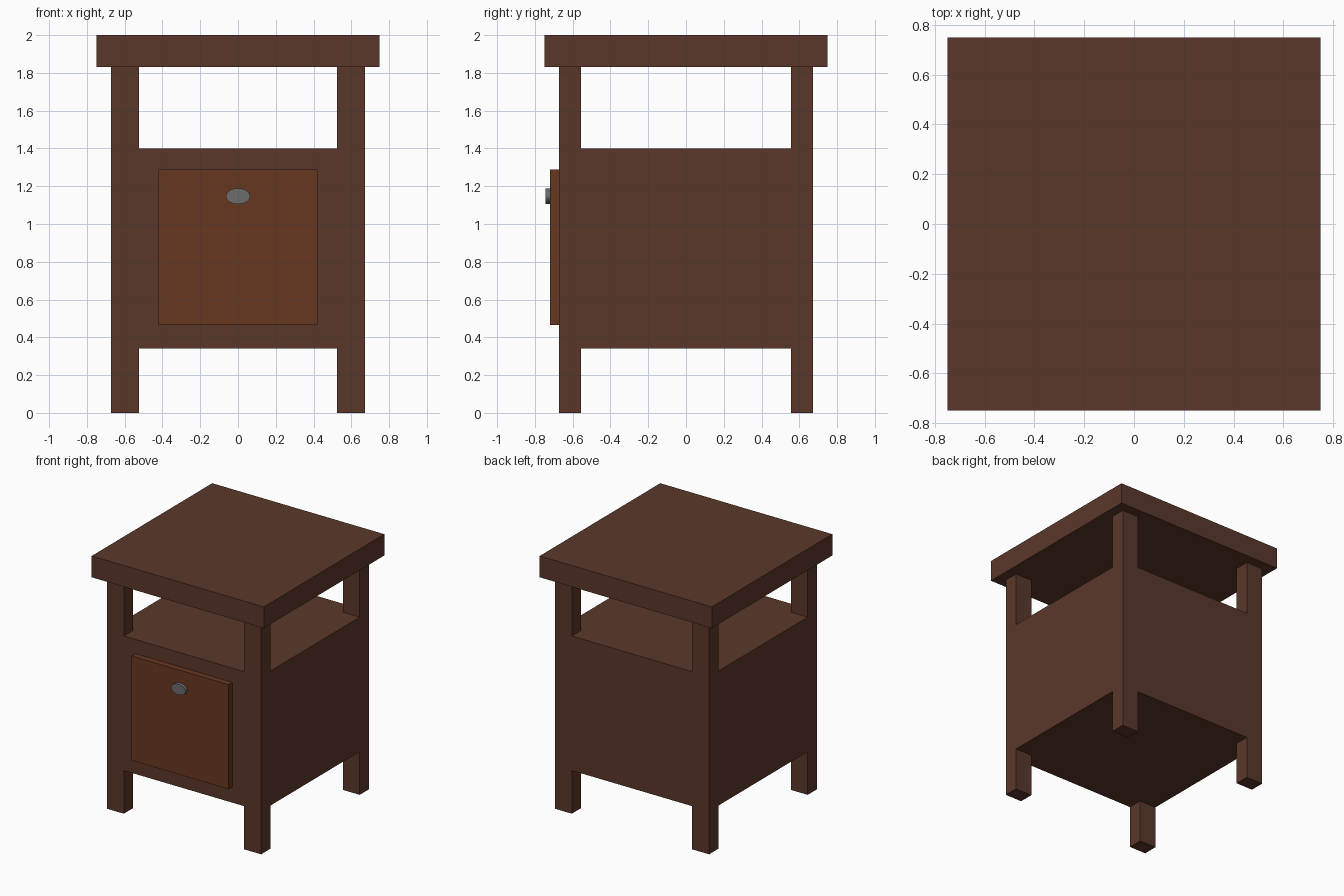
import bpy, bmesh
from mathutils import Vector

if "Cube" in bpy.data.objects:
    bpy.data.objects.remove(bpy.data.objects["Cube"])


def material(name, color):
    m = bpy.data.materials.new(name)
    m.diffuse_color = (*color, 1)
    m.use_nodes = True
    m.node_tree.nodes["Principled BSDF"].inputs["Base Color"].default_value = m.diffuse_color
    return m


dark_wood = material("dark_wood", (0.102, 0.039, 0.023))
red_wood = material("red_wood", (0.136, 0.038, 0.014))
metal = material("metal", (0.15, 0.15, 0.15))


def add_box(bm, lo, hi):
    lo, hi = Vector(lo), Vector(hi)
    verts = bmesh.ops.create_cube(bm, size=1)["verts"]
    for v in verts:
        v.co = (lo + hi) / 2 + v.co * (hi - lo)


def finish(name, bm, mat):
    bmesh.ops.recalc_face_normals(bm, faces=bm.faces[:])
    me = bpy.data.meshes.new(name)
    bm.to_mesh(me)
    bm.free()
    me.materials.append(mat)
    ob = bpy.data.objects.new(name, me)
    bpy.context.collection.objects.link(ob)
    return ob


def box(name, lo, hi, mat):
    bm = bmesh.new()
    add_box(bm, lo, hi)
    return finish(name, bm, mat)


# Cabinet: one solid, with posts extruded from its corners up and down
OUT, IN_X, IN_Y = 0.672, 0.525, 0.555
LOW, HIGH, TOP_Z = 0.34, 1.40, 1.832
bm = bmesh.new()
add_box(bm, (-OUT, -OUT, LOW), (OUT, OUT, HIGH))
for s in (-1, 1):
    for co, no in (((s * IN_X, 0, 0), (1, 0, 0)), ((0, s * IN_Y, 0), (0, 1, 0))):
        bmesh.ops.bisect_plane(bm, geom=bm.verts[:] + bm.edges[:] + bm.faces[:],
                               plane_co=co, plane_no=no)
for level, target in ((LOW, 0), (HIGH, TOP_Z)):
    corners = []
    for f in bm.faces:
        c = f.calc_center_median()
        if abs(c.z - level) < 1e-4 and abs(c.x) > IN_X and abs(c.y) > IN_Y:
            corners.append(f)
    new = bmesh.ops.extrude_face_region(bm, geom=corners)["geom"]
    for v in new:
        if isinstance(v, bmesh.types.BMVert):
            v.co.z = target
    old = [f for f in corners if f.is_valid
           and abs(f.calc_center_median().z - level) < 1e-4]
    if old:
        bmesh.ops.delete(bm, geom=old, context="FACES_ONLY")
finish("cabinet_with_legs", bm, dark_wood)

# Table top
box("table_top", (-0.75, -0.75, TOP_Z), (0.75, 0.75, 2), dark_wood)

# Door panel on the front
box("door", (-0.422, -0.72, 0.465), (0.422, -OUT, 1.288), red_wood)

# Oval knob
bpy.ops.mesh.primitive_cylinder_add(vertices=32, radius=1, depth=1,
                                    location=(0, -0.7325, 1.147),
                                    rotation=(1.5707963, 0, 0))
knob = bpy.context.object
knob.name = "knob"
knob.scale = (0.064, 0.042, 0.025)
knob.data.materials.append(metal)
bpy.ops.object.shade_smooth_by_angle()
